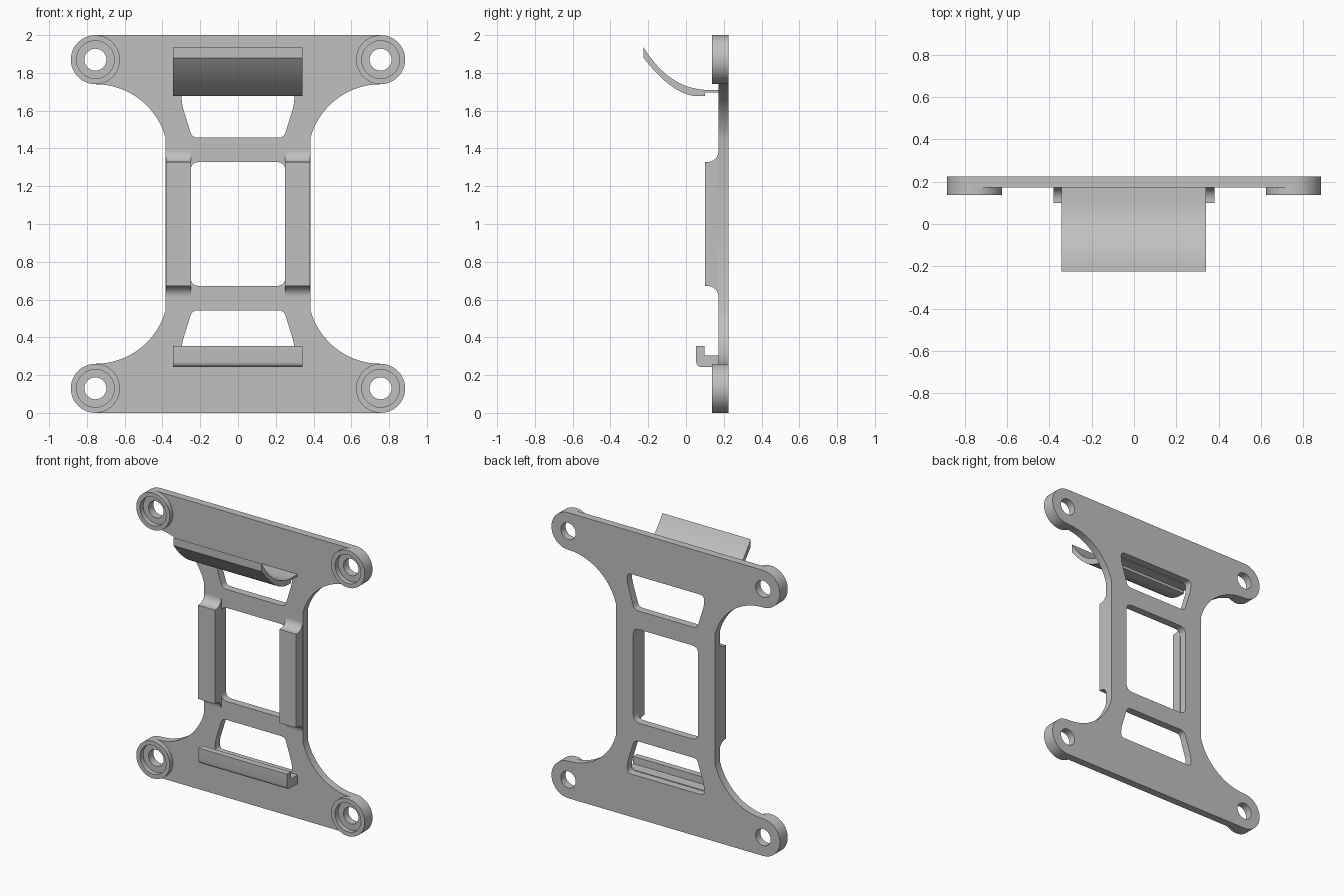
import bpy, bmesh
from math import sin, cos, radians
from mathutils import Vector

if "Cube" in bpy.data.objects:
    bpy.data.objects.remove(bpy.data.objects["Cube"], do_unlink=True)

grey = bpy.data.materials.new("light grey plastic")
grey.use_nodes = True
COLOUR = (0.53, 0.53, 0.53, 1)
grey.diffuse_color = COLOUR
grey.node_tree.nodes["Principled BSDF"].inputs["Base Color"].default_value = COLOUR

MID = 1.0                      # height of the symmetry plane
FRONT, BACK = 0.172, 0.225     # plate faces
PIN_X, PIN_Z = 0.755, 0.87     # corner hole position, from the centre


def arc(cx, cy, r, a0, a1, n=16):
    angles = [radians(a0 + (a1 - a0) * i / n) for i in range(n + 1)]
    return [(cx + r * cos(a), cy + r * sin(a)) for a in angles]


def circle(cx, cy, r):
    return arc(cx, cy, r, 0, 360, 48)[:-1]


def bezier(a, c, b, n=12):
    a, b, c = Vector(a), Vector(b), Vector(c)
    return [tuple(a * (1 - t) ** 2 + c * 2 * t * (1 - t) + b * t * t)
            for t in (i / n for i in range(n + 1))]


def rounded(corners, r):
    pts = []
    for i, p in enumerate(corners):
        p = Vector(p)
        before = (Vector(corners[i - 1]) - p).normalized()
        after = (Vector(corners[(i + 1) % len(corners)]) - p).normalized()
        pts += bezier(p + before * r, p, p + after * r, 6)
    return pts


def flip_x(pts):
    return [(-x, z) for x, z in reversed(pts)]


def flip_z(pts):
    return [(x, -z) for x, z in reversed(pts)]


def extrude(name, loops, start, end, place):
    """Fill the loops (outline, then holes) and extrude them; place maps (u, v, depth) to xyz."""
    curve = bpy.data.curves.new(name, "CURVE")
    curve.dimensions = "2D"
    curve.fill_mode = "BOTH"
    curve.extrude = (end - start) / 2
    for loop in loops:
        spline = curve.splines.new("POLY")
        spline.points.add(len(loop) - 1)
        for point, (u, v) in zip(spline.points, loop):
            point.co = (u, v, 0, 1)
        spline.use_cyclic_u = True
    temp = bpy.data.objects.new(name + "_curve", curve)
    bpy.context.collection.objects.link(temp)
    bpy.context.view_layer.update()
    mesh = bpy.data.meshes.new_from_object(
        temp.evaluated_get(bpy.context.evaluated_depsgraph_get()))
    bpy.data.objects.remove(temp, do_unlink=True)

    bm = bmesh.new()
    bm.from_mesh(mesh)
    for v in bm.verts:
        v.co = place(v.co.x, v.co.y, v.co.z + (start + end) / 2)
    bmesh.ops.remove_doubles(bm, verts=bm.verts, dist=0.0002)
    bmesh.ops.recalc_face_normals(bm, faces=bm.faces)
    bm.to_mesh(mesh)
    bm.free()
    mesh.materials.clear()
    mesh.materials.append(grey)
    obj = bpy.data.objects.new(name, mesh)
    bpy.context.collection.objects.link(obj)
    parts.append(obj)


def facing(u, v, d):           # loops drawn in x, z
    return (u, d, v + MID)


def sideways(u, v, d):         # loops drawn in y, z
    return (d, u, v + MID)


parts = []
corners = [(sx * PIN_X, sz * PIN_Z) for sx in (1, -1) for sz in (1, -1)]

# Waisted plate with three windows and four holes
quarter = arc(PIN_X, PIN_Z, 0.13, 90, -90, 24) + arc(PIN_X, 0.355, 0.385, 90, 165)[1:]
right = quarter + flip_z(quarter)
outline = right + flip_x(right)
centre_window = rounded([(-0.252, -0.328), (0.252, -0.328), (0.252, 0.328), (-0.252, 0.328)], 0.05)
top_window = rounded([(-0.243, 0.457), (0.243, 0.457), (0.298, 0.635),
                      (0.298, 0.7), (-0.298, 0.7), (-0.298, 0.635)], 0.031)
holes = [circle(x, z, 0.058) for x, z in corners]
extrude("plate", [outline, centre_window, top_window, flip_z(top_window)] + holes,
        FRONT, BACK, facing)

# Raised collars around the corner holes
for i, (x, z) in enumerate(corners):
    extrude(f"corner_collar_{i + 1}", [circle(x, z, 0.13), circle(x, z, 0.1)],
            0.138, FRONT, facing)

# Side rails with filleted ends
half_rail = arc(0.114, 0.386, 0.058, 0, -90, 10) + [(0.1, 0.328)]
rail = half_rail + flip_z(half_rail)
extrude("left_rail", [rail], 0.25, 0.38, sideways)
extrude("right_rail", [rail], -0.38, -0.25, sideways)

# Curved spring tongue on a thin flange
tongue = (bezier((-0.225, 0.936), (-0.095, 0.722), (0.1, 0.71))
          + [(FRONT, 0.71), (FRONT, 0.696), (0.1, 0.696), (0.1, 0.677)]
          + bezier((0.06, 0.677), (-0.07, 0.68), (-0.225, 0.88)))
extrude("spring_tongue", [tongue], -0.343, 0.341, sideways)

# Lower hook with an upturned lip
hook = ([(FRONT, -0.695), (0.098, -0.695), (0.098, -0.645), (0.054, -0.645)]
        + bezier((0.054, -0.73), (0.056, -0.755), (0.08, -0.757), 6) + [(FRONT, -0.757)])
extrude("lower_hook", [hook], -0.343, 0.341, sideways)

# Smooth the arcs, keep the edges crisp
bpy.ops.object.select_all(action="DESELECT")
for part in parts:
    part.select_set(True)
bpy.context.view_layer.objects.active = parts[0]
bpy.ops.object.shade_smooth_by_angle(angle=radians(30))
